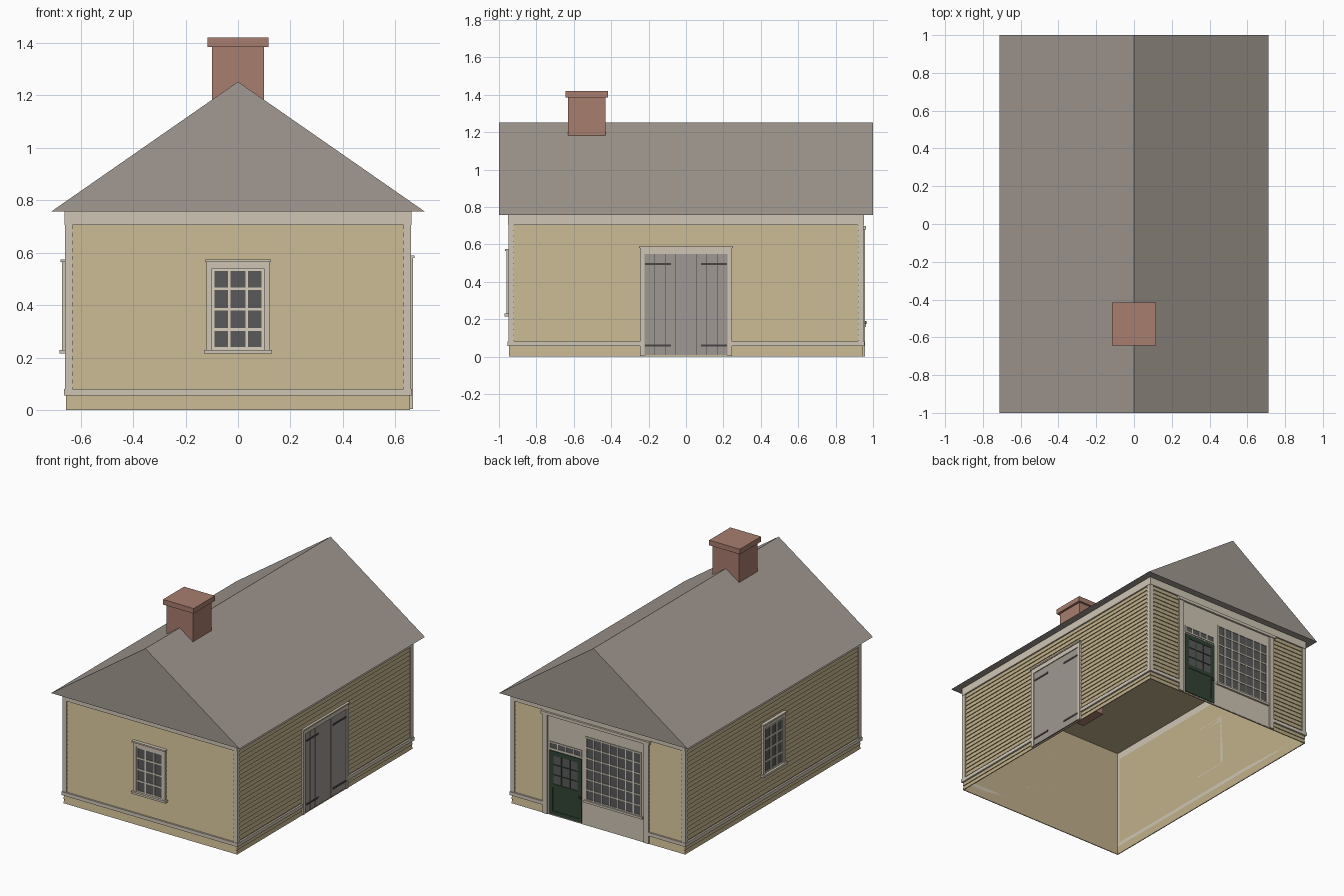
import bpy
import bmesh
from math import pi
from mathutils import Matrix

cube = bpy.data.objects.get("Cube")
if cube:
    bpy.data.objects.remove(cube, do_unlink=True)


def material(name, rgb):
    """Flat material from an sRGB colour, stored as linear."""
    lin = [((c / 255 + 0.055) / 1.055) ** 2.4 for c in rgb] + [1]
    m = bpy.data.materials.new(name)
    m.use_nodes = True
    m.diffuse_color = lin
    m.node_tree.nodes["Principled BSDF"].inputs["Base Color"].default_value = lin
    return m


TAN = material("tan siding", (192, 177, 139))
TRIM = material("pale trim", (206, 197, 181))
SASH = material("cream sash", (216, 208, 190))
ROOF = material("grey shingle", (162, 153, 145))
BRICK = material("red brick", (168, 125, 110))
GREY = material("weathered door", (160, 153, 147))
GLASS = material("dark glass", (90, 90, 90))
GREEN = material("dark green", (50, 68, 52))
IRON = material("iron", (72, 69, 67))


def finish(name, bm, mat, matrix=None):
    mesh = bpy.data.meshes.new(name)
    bm.to_mesh(mesh)
    bm.free()
    mesh.materials.append(mat)
    obj = bpy.data.objects.new(name, mesh)
    if matrix:
        obj.matrix_world = matrix
    bpy.context.collection.objects.link(obj)


def boxes(name, mat, spans, matrix=None):
    """Boxes on a wall: (u0, u1, z0, z1, depth0, depth1), depth pointing outward."""
    bm = bmesh.new()
    for u0, u1, z0, z1, d0, d1 in spans:
        place = (Matrix.Translation(((u0 + u1) / 2, -(d0 + d1) / 2, (z0 + z1) / 2))
                 @ Matrix.Diagonal((u1 - u0, d1 - d0, z1 - z0, 1)))
        bmesh.ops.create_cube(bm, size=1, matrix=place)
    finish(name, bm, mat, matrix)


HX, HY = 0.65, 0.94        # half sizes of the wall shell
EAVE, RIDGE = 0.757, 1.252


def wall(angle, dist):
    return Matrix.Rotation(angle, 4, 'Z') @ Matrix.Translation((0, -dist, 0))


FRONT, RIGHT = wall(0, HY), wall(pi / 2, HX)
BACK, LEFT = wall(pi, HY), wall(-pi / 2, HX)


def clapboards(name, half, matrix, courses=24, top=0.706):
    """Overlapping boards, each leaning out toward its lower edge."""
    bm = bmesh.new()
    step = top / courses
    profile = [(d, i * step) for i in range(courses) for d in (0.001, 0.007)]
    profile.append((0.001, top))
    rows = [[bm.verts.new((u, -d, z)) for u in (-half, half)] for d, z in profile]
    for a, b in zip(rows, rows[1:]):
        bm.faces.new((a[0], a[1], b[1], b[0]))
    finish(name, bm, TAN, matrix)


def wall_trim(side, half, matrix, gap=None):
    """Siding, corner boards, frieze and water table of one wall."""
    clapboards(side + "_clapboards", half + 0.005, matrix)
    h = half + 0.01
    boxes(side + "_corner_boards", TRIM,
          [(-h, -half + 0.02, 0.075, EAVE, 0, 0.01),
           (half - 0.02, h, 0.075, EAVE, 0, 0.01)], matrix)
    boxes(side + "_frieze", TRIM, [(-h, h, 0.705, EAVE, 0, 0.012)], matrix)
    w = half + 0.014
    runs = [(-w, gap[0]), (gap[1], w)] if gap else [(-w, w)]
    boxes(side + "_water_table", TRIM,
          [(a, b, 0.056, 0.08, 0, 0.014) for a, b in runs], matrix)


def ring(u0, u1, z0, z1, t, d0, d1):
    """Four boxes framing a rectangle, inside its edges."""
    return [(u0, u0 + t, z0, z1, d0, d1), (u1 - t, u1, z0, z1, d0, d1),
            (u0 + t, u1 - t, z0, z0 + t, d0, d1), (u0 + t, u1 - t, z1 - t, z1, d0, d1)]


def glazing(name, u0, u1, z0, z1, cols, rows, depth, matrix, bar=0.008, mat=SASH):
    """Glass plate with a grid of glazing bars."""
    boxes(name + "_glass", GLASS, [(u0, u1, z0, z1, depth - 0.004, depth)], matrix)
    out = depth + 0.004
    spans = ring(u0, u1, z0, z1, bar, depth, out)
    for i in range(1, cols):
        u = u0 + (u1 - u0) * i / cols
        spans.append((u - bar / 2, u + bar / 2, z0, z1, depth, out))
    for j in range(1, rows):
        z = z0 + (z1 - z0) * j / rows
        spans.append((u0, u1, z - bar / 2, z + bar / 2, depth, out))
    boxes(name + "_bars", mat, spans, matrix)


def house_window(side, matrix):
    name = side + "_window"
    boxes(name + "_casing", TRIM,
          [(-0.12, -0.1, 0.23, 0.565, 0, 0.02), (0.1, 0.12, 0.23, 0.565, 0, 0.02),
           (-0.1, 0.1, 0.54, 0.565, 0, 0.02),
           (-0.126, 0.126, 0.565, 0.575, 0, 0.027),
           (-0.13, 0.13, 0.216, 0.23, 0, 0.03)], matrix)
    glazing(name, -0.1, 0.1, 0.23, 0.54, 3, 4, 0.01, matrix, bar=0.01)


# Wall shell, open underneath
bm = bmesh.new()
bmesh.ops.create_cube(bm, size=1, matrix=Matrix.Translation((0, 0, EAVE / 2 - 0.002))
                      @ Matrix.Diagonal((2 * HX, 2 * HY, EAVE - 0.004, 1)))
bm.normal_update()
bmesh.ops.delete(bm, geom=[f for f in bm.faces if f.normal.z < -0.5], context='FACES')
finish("wall_shell", bm, TAN)

wall_trim("front", HX, FRONT)
wall_trim("back", HX, BACK, (-0.41, 0.38))
wall_trim("right_side", HY, RIGHT, (-0.245, 0.245))
wall_trim("left_side", HY, LEFT)
house_window("front", FRONT)
house_window("left_side", LEFT)

# Gable roof: two triangular ends joined by two slopes and a soffit
bm = bmesh.new()
near, far = [[bm.verts.new((x, y, z)) for x, z in ((-0.712, EAVE), (0.712, EAVE), (0, RIDGE))]
             for y in (-1, 1)]
bm.faces.new(near)
bm.faces.new(far)
for i in range(3):
    j = (i + 1) % 3
    bm.faces.new((near[i], near[j], far[j], far[i]))
bmesh.ops.recalc_face_normals(bm, faces=bm.faces)
finish("roof", bm, ROOF)

# Chimney with cap
boxes("chimney", BRICK, [(-0.1, 0.1, 0.62, 1.39, 0.43, 0.63),
                         (-0.116, 0.116, 1.385, 1.42, 0.416, 0.644)])

# Double plank doors with strap hinges
boxes("barn_door_frame", TRIM,
      [(-0.245, -0.222, 0.005, 0.55, 0, 0.017), (0.222, 0.245, 0.005, 0.55, 0, 0.017),
       (-0.245, 0.245, 0.55, 0.58, 0, 0.017), (-0.25, 0.25, 0.58, 0.589, 0, 0.023)], RIGHT)
boxes("barn_door_gaps", IRON, [(-0.222, 0.222, 0.008, 0.55, 0, 0.009)], RIGHT)
plank = 0.222 / 4
boxes("barn_door_planks", GREY,
      [(i * plank + 0.001, (i + 1) * plank - 0.001, 0.01, 0.549, 0.005, 0.012)
       for i in range(-4, 4)], RIGHT)
boxes("barn_door_hinges", IRON,
      [(s * 0.15 - 0.07, s * 0.15 + 0.07, z - 0.006, z + 0.006, 0.01, 0.015)
       for s in (-1, 1) for z in (0.06, 0.495)], RIGHT)

# Shop front: panel, pilasters, cornice
boxes("shop_panel", TRIM, [(-0.41, 0.38, 0.002, 0.706, 0, 0.009)], BACK)
boxes("shop_pilasters", TRIM, [(-0.415, -0.38, 0.002, 0.68, 0, 0.016),
                               (0.35, 0.385, 0.002, 0.68, 0, 0.016)], BACK)
boxes("shop_cornice", TRIM, [(-0.425, 0.395, 0.68, 0.7, 0, 0.022)], BACK)

# Shop window with sill
glazing("shop_window", -0.09, 0.33, 0.175, 0.608, 7, 6, 0.011, BACK)
boxes("shop_window_sill", TRIM, [(-0.1, 0.34, 0.16, 0.175, 0, 0.022)], BACK)

# Shop door: green leaf, glass, transom, knob
boxes("shop_door", GREEN, ring(-0.365, -0.12, 0.01, 0.445, 0.025, 0.005, 0.015)
      + [(-0.34, -0.145, 0.03, 0.21, 0.005, 0.012),
         (-0.34, -0.145, 0.195, 0.215, 0.005, 0.015)], BACK)
glazing("shop_door", -0.34, -0.145, 0.215, 0.42, 3, 3, 0.011, BACK, bar=0.006, mat=GREEN)
glazing("shop_transom", -0.365, -0.12, 0.455, 0.505, 4, 1, 0.011, BACK)
boxes("shop_door_knob", IRON, [(-0.14, -0.125, 0.175, 0.19, 0.012, 0.024)], BACK)
